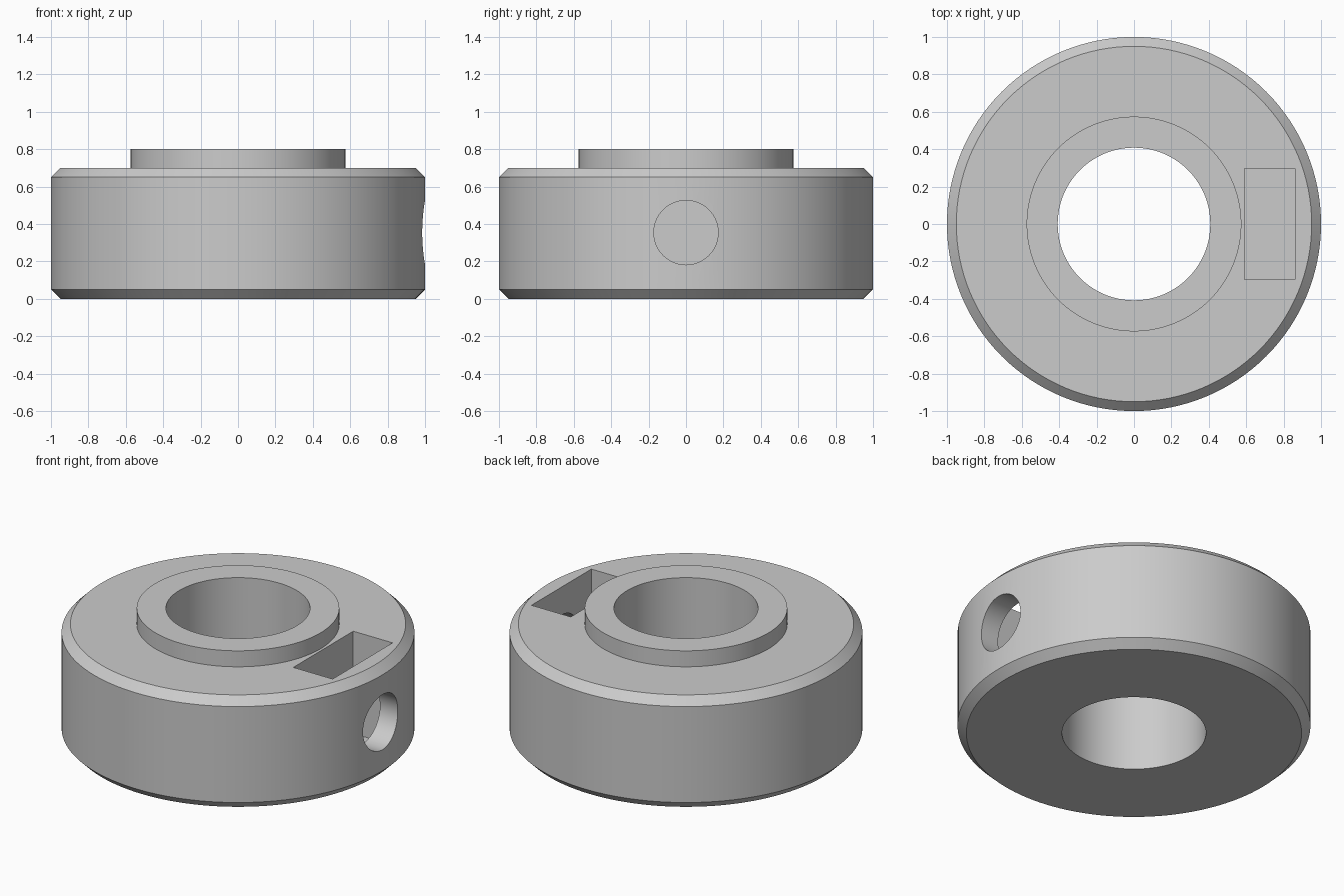
import bpy
import bmesh
import math
from mathutils import Vector

if "Cube" in bpy.data.objects:
    bpy.data.objects.remove(bpy.data.objects["Cube"], do_unlink=True)

OUTER, BOSS, BORE = 1.0, 0.574, 0.408
BODY_TOP, BOSS_TOP, CHAMFER = 0.7, 0.8, 0.05
HOLE_Z, HOLE_R = 0.354, 0.172

# Plain grey metal
metal = bpy.data.materials.new("grey metal")
metal.use_nodes = True
grey = (0.6, 0.6, 0.6, 1.0)
metal.diffuse_color = grey
metal.node_tree.nodes["Principled BSDF"].inputs["Base Color"].default_value = grey


def lathe(name, profile, steps=128):
    """Revolve a closed (radius, height) profile around z."""
    bm = bmesh.new()
    verts = [bm.verts.new((r, 0, z)) for r, z in profile]
    edges = [bm.edges.new((v, verts[i - 1])) for i, v in enumerate(verts)]
    bmesh.ops.spin(bm, geom=verts + edges, cent=Vector(), axis=(0, 0, 1),
                   angle=math.tau, steps=steps, use_merge=True)
    bmesh.ops.remove_doubles(bm, verts=bm.verts, dist=0.0001)
    bmesh.ops.recalc_face_normals(bm, faces=bm.faces)
    mesh = bpy.data.meshes.new(name)
    bm.to_mesh(mesh)
    bm.free()
    obj = bpy.data.objects.new(name, mesh)
    bpy.context.collection.objects.link(obj)
    mesh.materials.append(metal)
    return obj


def cut(target, cutter):
    """Subtract the cutter from the target and discard it."""
    cutter.hide_render = True
    mod = target.modifiers.new("cut", 'BOOLEAN')
    mod.operation = 'DIFFERENCE'
    mod.solver = 'EXACT'
    mod.object = cutter
    bpy.ops.object.select_all(action='DESELECT')
    bpy.context.view_layer.objects.active = target
    target.select_set(True)
    bpy.ops.object.modifier_apply(modifier=mod.name)
    bpy.data.objects.remove(cutter, do_unlink=True)


# Chamfered ring with a raised boss around the bore
collar = lathe("shaft_collar", [
    (BORE, 0), (OUTER - CHAMFER, 0), (OUTER, CHAMFER),
    (OUTER, BODY_TOP - CHAMFER), (OUTER - CHAMFER, BODY_TOP),
    (BOSS, BODY_TOP), (BOSS, BOSS_TOP), (BORE, BOSS_TOP)])

# Nut pocket, open at the top
x0, x1, half, floor, top = 0.59, 0.862, 0.296, 0.06, 0.9
bpy.ops.mesh.primitive_cube_add(size=1, location=((x0 + x1) / 2, 0, (floor + top) / 2))
pocket = bpy.context.object
pocket.name = "pocket_cutter"
pocket.scale = (x1 - x0, 2 * half, top - floor)
bpy.context.view_layer.update()
cut(collar, pocket)

# Radial screw hole from the side into the pocket
inner, outer = 0.72, 1.2
bpy.ops.mesh.primitive_cylinder_add(
    vertices=64, radius=HOLE_R, depth=outer - inner,
    location=((inner + outer) / 2, 0, HOLE_Z), rotation=(0, math.pi / 2, 0))
screw_hole = bpy.context.object
screw_hole.name = "screw_hole_cutter"
cut(collar, screw_hole)

bpy.ops.object.shade_smooth_by_angle(angle=math.radians(30))
